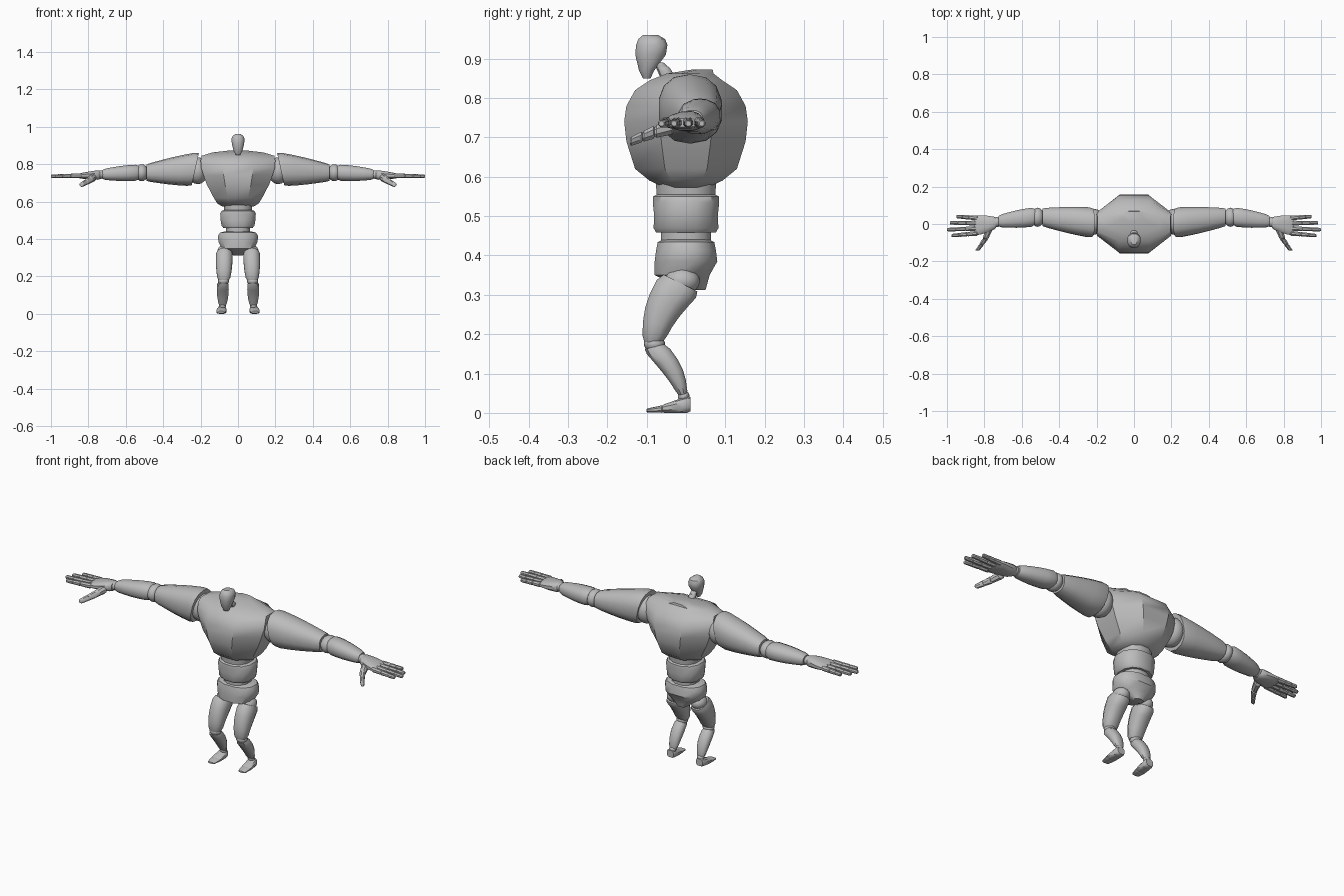
import bpy, bmesh
from math import cos, sin, pi, radians, copysign
from mathutils import Vector

if "Cube" in bpy.data.objects:
    bpy.data.objects.remove(bpy.data.objects["Cube"])

grey = bpy.data.materials.new("plain grey")
grey.use_nodes = True
grey.diffuse_color = (0.5, 0.5, 0.5, 1)
grey.node_tree.nodes["Principled BSDF"].inputs["Base Color"].default_value = grey.diffuse_color


def finish(obj, name):
    """Name, colour and smooth a part."""
    obj.name = obj.data.name = name
    obj.data.materials.append(grey)
    bpy.ops.object.select_all(action="DESELECT")
    obj.select_set(True)
    bpy.context.view_layer.objects.active = obj
    bpy.ops.object.shade_smooth_by_angle(angle=radians(35))


def ring(centre, axis, radius_u, radius_v, count, slant=0, power=0.85):
    """Squarish oval across an axis; slant leans it along that axis."""
    u_axis, v_axis = [k for k in range(3) if k != axis]
    points = []
    for i in range(count):
        angle = 2 * pi * (i + 0.5) / count
        c, s = cos(angle), sin(angle)
        v = copysign(abs(s) ** power, s) * radius_v
        point = Vector(centre)
        point[u_axis] += copysign(abs(c) ** power, c) * radius_u
        point[v_axis] += v
        point[axis] += slant * v
        points.append(point)
    return points


def skin(name, rings, side=1):
    """Bridge the rings into a closed shell; side mirrors it across x."""
    bm = bmesh.new()
    loops = [[bm.verts.new((p.x * side, p.y, p.z)) for p in points] for points in rings]
    for low, high in zip(loops, loops[1:]):
        for i in range(len(low)):
            bm.faces.new((low[i - 1], low[i], high[i], high[i - 1]))
    bm.faces.new(loops[0])
    bm.faces.new(loops[-1])
    bmesh.ops.recalc_face_normals(bm, faces=bm.faces)
    mesh = bpy.data.meshes.new(name)
    bm.to_mesh(mesh)
    bm.free()
    obj = bpy.data.objects.new(name, mesh)
    bpy.context.collection.objects.link(obj)
    finish(obj, name)


def stack(name, profile, count=12, power=0.85):
    """Central part from (height, y centre, half width, half depth) rows."""
    skin(name, [ring((0, y, z), 2, width, depth, count, power=power)
                for z, y, width, depth in profile])


def limb(name, axis, start, end, size, end_size, bulge=0.0, bow=0.0,
         slant=0.0, rim=0.85, count=12, power=0.85, side=1):
    """Tapered segment with softened rims, swelling and bowing midway."""
    rings = []
    for t in (0, .1, .3, .5, .7, .9, 1):
        swell = sin(pi * t)
        centre = Vector(start).lerp(Vector(end), t)
        centre.y += bow * swell
        u, v = Vector(size).lerp(Vector(end_size), t) * (1 + bulge * swell)
        shrink = rim if t in (0, 1) else 1
        rings.append(ring(centre, axis, u * shrink, v * shrink, count,
                          slant * (1 - t), power))
    skin(name, rings, side)


def pair(name, *args, **options):
    """The same limb on both sides."""
    for side, label in ((1, "left"), (-1, "right")):
        limb(f"{label}_{name}", *args, side=side, **options)


def joints(name, centre, radii):
    """Joint balls on both sides."""
    x, y, z = centre
    for side, label in ((1, "left"), (-1, "right")):
        bpy.ops.mesh.primitive_uv_sphere_add(segments=16, ring_count=10,
                                             location=(x * side, y, z), scale=radii)
        finish(bpy.context.object, f"{label}_{name}")


X, Y, Z = range(3)

# Head and neck
stack("head", [(.85, -.1, .013, .01), (.87, -.1, .024, .02), (.91, -.09, .034, .04),
               (.935, -.087, .036, .041), (.95, -.087, .03, .035), (.96, -.09, .016, .02)])
limb("upper_neck", Z, (0, -.07, .89), (0, -.055, .87), (.015, .015), (.017, .017))
limb("lower_neck", Z, (0, -.06, .88), (0, -.04, .84), (.017, .018), (.02, .02))

# Barrel chest, eight-sided from above
stack("chest", [(.573, 0, .09, .06), (.59, 0, .12, .1), (.62, 0, .14, .14),
                (.69, 0, .18, .164), (.74, 0, .2, .17), (.78, 0, .214, .164),
                (.82, 0, .216, .14), (.845, 0, .21, .1), (.862, .01, .15, .065),
                (.872, .04, .06, .03)], count=8, power=1)

# Waist, belly and pelvis
limb("upper_waist", Z, (0, 0, .53), (0, 0, .6), (.074, .075), (.08, .08))
stack("belly", [(.458, 0, .08, .078), (.47, 0, .09, .085), (.5, 0, .096, .083),
                (.535, 0, .098, .087), (.55, 0, .09, .086), (.558, 0, .07, .07)])
limb("lower_waist", Z, (0, 0, .42), (0, 0, .48), (.066, .066), (.066, .066))
stack("pelvis", [(.312, .03, .026, .02), (.33, .01, .05, .046), (.35, -.01, .09, .072),
                 (.385, 0, .108, .082), (.415, 0, .11, .078), (.434, 0, .1, .074),
                 (.44, 0, .075, .062)])

# Legs
joints("hip", (.07, -.01, .335), (.04, .045, .035))
pair("thigh", Z, (.073, -.014, .33), (.076, -.083, .18), (.045, .052), (.034, .028),
     bulge=.12, bow=-.012, slant=-.5)
joints("knee", (.078, -.08, .175), (.03, .027, .022))
pair("shin", Z, (.081, -.08, .168), (.082, -.008, .045), (.03, .03), (.021, .013),
     bulge=.25, bow=.01, slant=.25)
joints("ankle", (.083, -.006, .042), (.019, .015, .015))
pair("foot", Y, (.086, .011, .022), (.09, -.062, .01), (.023, .022), (.027, .01),
     bulge=.05, power=.7)
pair("toes", Y, (.09, -.058, .01), (.091, -.1, .006), (.027, .01), (.02, .005),
     power=.7)

# Arms
joints("shoulder", (.215, .012, .765), (.055, .07, .072))
pair("upper_arm", X, (.228, .008, .774), (.49, .036, .754), (.083, .091), (.05, .046),
     bulge=.06, slant=-.22, rim=.95, count=14)
joints("elbow", (.515, .036, .754), (.036, .051, .045))
pair("forearm", X, (.53, .038, .755), (.725, .015, .745), (.052, .044), (.033, .029),
     bulge=.13)
joints("wrist", (.735, .01, .744), (.025, .027, .023))
pair("palm", X, (.738, .006, .742), (.852, -.009, .737), (.032, .026), (.054, .013),
     bulge=.12, power=.75)

# Fingers of three overlapping segments, spreading from the knuckles
fingers = {"index": (-.062, .975), "middle": (-.03, 1), "ring": (.006, .985),
           "little": (.04, .95)}
for finger, (spread, reach) in fingers.items():
    knuckle = Vector((.835, spread * .8, .738))
    tip = Vector((reach, spread, .735))
    for k, (near, far) in enumerate(((0, .42), (.4, .73), (.7, 1))):
        r = .0145 - .0015 * k
        pair(f"{finger}_finger_segment_{k + 1}", X, knuckle.lerp(tip, near),
             knuckle.lerp(tip, far), (r, r), (r * .85, r * .85),
             rim=.7, count=8, power=1)

# Thumb reaching forward and down
thumb = [(.775, -.03, .728), (.795, -.08, .714), (.815, -.11, .702), (.838, -.142, .689)]
for k, (near, far) in enumerate(zip(thumb, thumb[1:])):
    r = .021 - .003 * k
    pair(f"thumb_segment_{k + 1}", Y, near, far, (r, r), (r * .8, r * .8),
         rim=.7, count=8, power=1)
